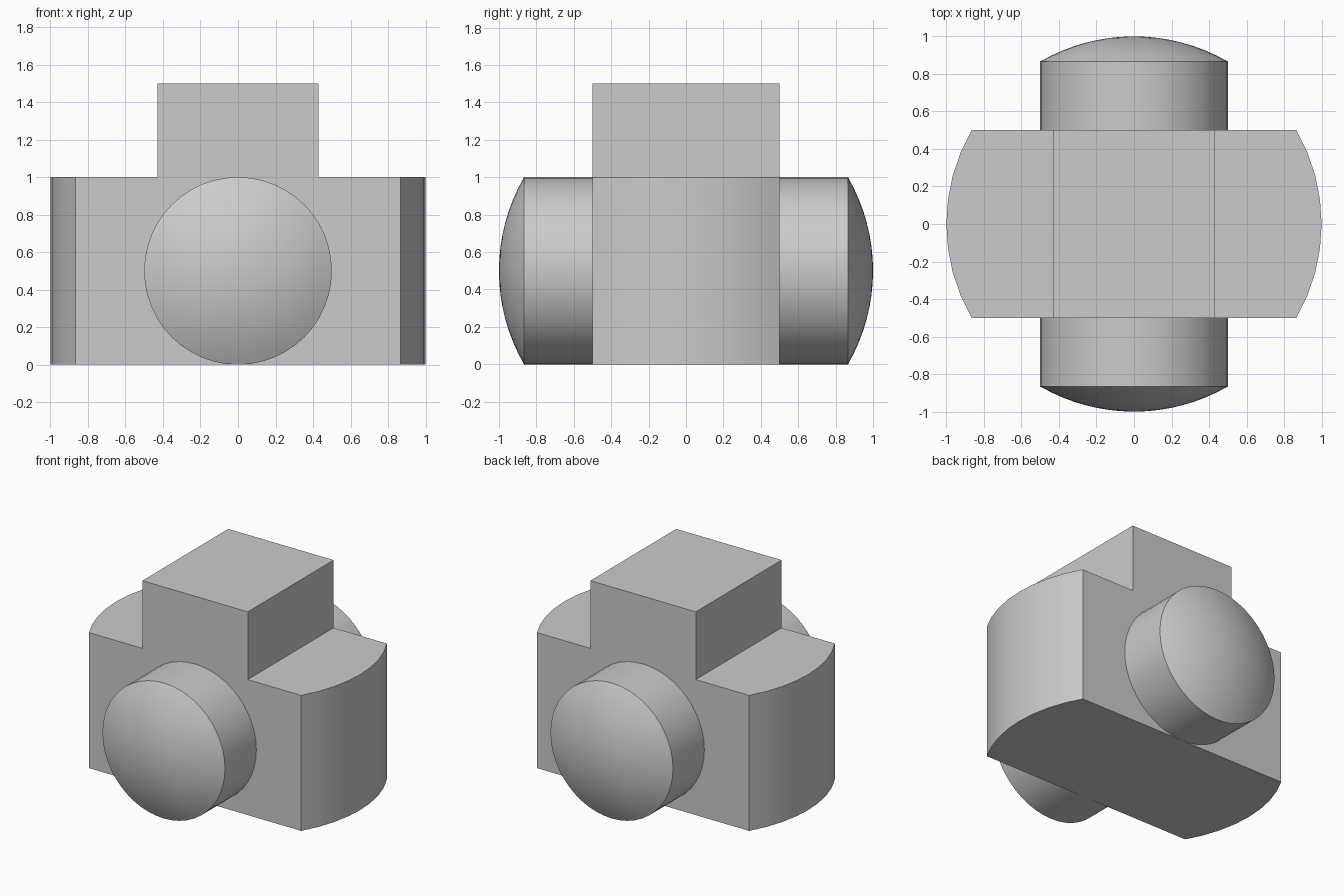
import bpy, bmesh
from math import sin, cos, radians, pi
from mathutils import Matrix, Vector

if "Cube" in bpy.data.objects:
    bpy.data.objects.remove(bpy.data.objects["Cube"])


def finish(bm, name):
    bmesh.ops.recalc_face_normals(bm, faces=bm.faces[:])
    mesh = bpy.data.meshes.new(name)
    bm.to_mesh(mesh)
    bm.free()
    obj = bpy.data.objects.new(name, mesh)
    bpy.context.collection.objects.link(obj)
    bpy.ops.object.select_all(action='DESELECT')
    obj.select_set(True)
    bpy.context.view_layer.objects.active = obj
    bpy.ops.object.shade_smooth_by_angle(angle=radians(20))
    return obj


def arc(start, end, steps):
    return [radians(start + (end - start) * i / steps) for i in range(steps + 1)]


# Body: slab with unit-radius rounded ends, middle of the top raised into a block
bm = bmesh.new()
outline = [(cos(a), sin(a), 0) for a in arc(-30, 30, 8) + arc(150, 210, 8)]
base = bm.faces.new([bm.verts.new(p) for p in outline])
raised = bmesh.ops.extrude_face_region(bm, geom=[base], use_keep_orig=True)
bmesh.ops.translate(bm, vec=(0, 0, 1),
                    verts=[g for g in raised['geom'] if isinstance(g, bmesh.types.BMVert)])
for x in (-0.43, 0.43):
    bmesh.ops.bisect_plane(bm, geom=bm.verts[:] + bm.edges[:] + bm.faces[:],
                           plane_co=(x, 0, 0), plane_no=(1, 0, 0))
middle = [f for f in bm.faces
          if (f.calc_center_median() - Vector((0, 0, 1))).length < 0.01]
block = bmesh.ops.extrude_face_region(bm, geom=middle)
bmesh.ops.translate(bm, vec=(0, 0, 0.5),
                    verts=[g for g in block['geom'] if isinstance(g, bmesh.types.BMVert)])
# extrude_face_region can leave the starting face behind; remove it
bmesh.ops.delete(bm, geom=[f for f in bm.faces
                           if (f.calc_center_median() - Vector((0, 0, 1))).length < 0.01],
                 context='FACES_ONLY')
bmesh.ops.dissolve_limit(bm, angle_limit=radians(0.5), verts=bm.verts[:], edges=bm.edges[:])
finish(bm, "body")


# Bosses: round stubs with a shallow domed cap, front and back
def boss(name, turn):
    bm = bmesh.new()
    profile = [(0.5, 0.5 * 0.999)] + [(sin(a), cos(a)) for a in arc(30, 0, 8)]
    verts = [bm.verts.new((r, y, 0)) for r, y in profile]
    edges = [bm.edges.new(pair) for pair in zip(verts, verts[1:])]
    bmesh.ops.spin(bm, geom=verts + edges, cent=(0, 0, 0), axis=(0, 1, 0),
                   angle=2 * pi, steps=48, use_duplicate=False)
    bmesh.ops.remove_doubles(bm, verts=bm.verts[:], dist=0.0001)
    bmesh.ops.transform(bm, verts=bm.verts[:],
                        matrix=Matrix.Translation((0, 0, 0.5)) @ Matrix.Rotation(turn, 4, 'Z'))
    # close the hidden end
    bmesh.ops.holes_fill(bm, edges=[e for e in bm.edges if e.is_boundary], sides=0)
    finish(bm, name)


boss("back_boss", 0)
boss("front_boss", pi)
